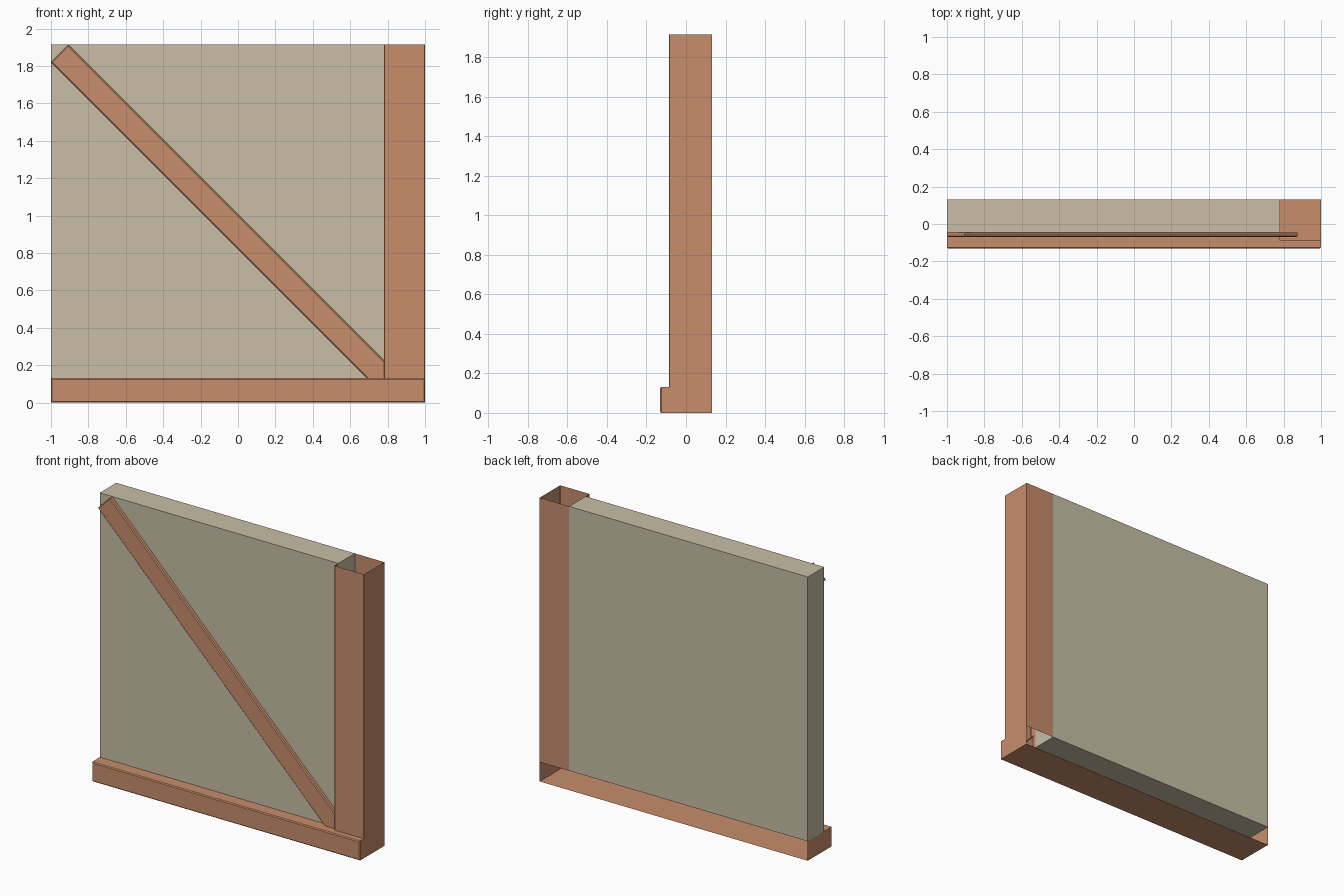
import bpy, bmesh, math
from mathutils import Matrix, Vector

if "Cube" in bpy.data.objects:
    bpy.data.objects.remove(bpy.data.objects["Cube"])

TOP, SILL, POST_X, PANEL_Y = 1.914, 0.131, 0.78, -0.045


def material(name, rgb):
    m = bpy.data.materials.new(name)
    m.diffuse_color = (*rgb, 1)
    m.use_nodes = True
    m.node_tree.nodes["Principled BSDF"].inputs["Base Color"].default_value = m.diffuse_color
    return m


wood = material("wood", (0.58, 0.27, 0.15))
plaster = material("plaster", (0.58, 0.52, 0.38))


def box(bm, lo, hi):
    lo, hi = Vector(lo), Vector(hi)
    mat = Matrix.Translation((lo + hi) / 2) @ Matrix.Diagonal((*(hi - lo), 1))
    bmesh.ops.create_cube(bm, size=1, matrix=mat)


def remove_faces(bm, directions):
    bm.normal_update()
    gone = [f for f in bm.faces
            if any(f.normal.dot(Vector(d)) > 0.99 for d in directions)]
    bmesh.ops.delete(bm, geom=gone, context='FACES')


def bevel(bm, test, width):
    edges = [e for e in bm.edges if len(e.link_faces) == 2 and test(e)]
    bmesh.ops.bevel(bm, geom=edges, offset=width, segments=1,
                    affect='EDGES', profile=0.5)


def finish(bm, name, mat):
    me = bpy.data.meshes.new(name)
    bm.to_mesh(me)
    bm.free()
    me.materials.append(mat)
    ob = bpy.data.objects.new(name, me)
    bpy.context.collection.objects.link(ob)
    return ob


# Plaster panel, flush with the back of the frame
bm = bmesh.new()
box(bm, (-1, PANEL_Y, SILL), (POST_X, 0.131, TOP))
finish(bm, "wall_panel", plaster)

# Corner post: a thin shell, open at both ends and where the panel meets it
bm = bmesh.new()
box(bm, (POST_X, -0.087, SILL), (1, 0.131, TOP))
remove_faces(bm, [(0, 0, 1), (0, 0, -1)])
cut = bmesh.ops.bisect_plane(bm, geom=bm.verts[:] + bm.edges[:] + bm.faces[:],
                             plane_co=(0, PANEL_Y, 0), plane_no=(0, 1, 0))
gone = [f for f in bm.faces if f.calc_center_median().x < POST_X + 0.001
        and f.calc_center_median().y > PANEL_Y]
bmesh.ops.delete(bm, geom=gone, context='FACES')
bevel(bm, lambda e: all(v.co.y < -0.08 for v in e.verts), 0.004)
finish(bm, "corner_post", wood)

# Sill beam: open at the back, with its top cut away below panel and post
bm = bmesh.new()
box(bm, (-1, -0.131, 0), (1, 0.131, SILL))
remove_faces(bm, [(0, 1, 0)])
for co, no in (((0, PANEL_Y, 0), (0, 1, 0)), ((0, -0.087, 0), (0, 1, 0)),
               ((POST_X, 0, 0), (1, 0, 0))):
    tops = [f for f in bm.faces if f.normal.z > 0.9]
    geom = set(tops) | {e for f in tops for e in f.edges} | {v for f in tops for v in f.verts}
    bmesh.ops.bisect_plane(bm, geom=list(geom), plane_co=co, plane_no=no)
    bm.normal_update()
gone = []
for f in bm.faces:
    c = f.calc_center_median()
    if f.normal.z > 0.9 and (c.y > PANEL_Y or (c.x > POST_X and c.y > -0.087)):
        gone.append(f)
bmesh.ops.delete(bm, geom=gone, context='FACES')
bevel(bm, lambda e: all(v.co.y < -0.13 for v in e.verts) and e.calc_face_angle(0) > 1, 0.006)
finish(bm, "sill_beam", wood)

# Diagonal brace, its lower end running into the post and sill
bm = bmesh.new()
box(bm, (-1.26, -0.07, -0.0655), (1.26, PANEL_Y, 0.0655))
remove_faces(bm, [(0, 1, 0)])
bevel(bm, lambda e: all(v.co.y < -0.069 for v in e.verts), 0.006)
bm.transform(Matrix.Translation((-0.062, 0, 0.976))
             @ Matrix.Rotation(math.radians(45), 4, 'Y'))
finish(bm, "diagonal_brace", wood)
